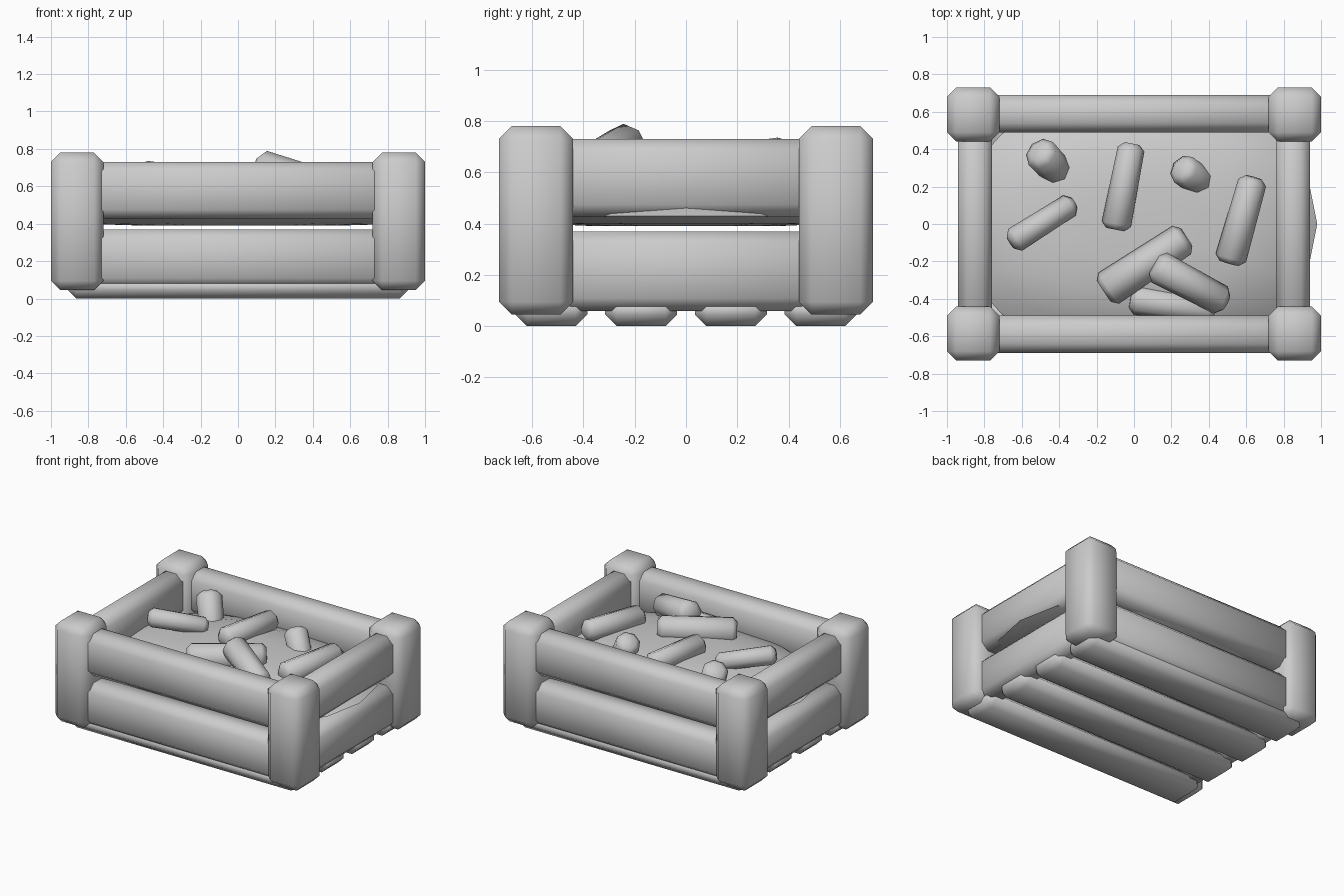
import bpy, bmesh, math
from mathutils import Vector

if "Cube" in bpy.data.objects:
    bpy.data.objects.remove(bpy.data.objects["Cube"], do_unlink=True)

grey = bpy.data.materials.new("plain grey")
grey.use_nodes = True
grey.diffuse_color = (0.6, 0.6, 0.6, 1)
grey.node_tree.nodes["Principled BSDF"].inputs["Base Color"].default_value = (0.6, 0.6, 0.6, 1)


def finish(name, bm, angle):
    bmesh.ops.recalc_face_normals(bm, faces=bm.faces)
    mesh = bpy.data.meshes.new(name)
    bm.to_mesh(mesh)
    bm.free()
    mesh.materials.append(grey)
    obj = bpy.data.objects.new(name, mesh)
    bpy.context.collection.objects.link(obj)
    bpy.ops.object.select_all(action='DESELECT')
    obj.select_set(True)
    bpy.context.view_layer.objects.active = obj
    bpy.ops.object.shade_smooth_by_angle(angle=math.radians(angle))
    return obj


def beam(name, low, high, chamfer):
    """Chamfered block between two opposite corners."""
    bm = bmesh.new()
    bmesh.ops.create_cube(bm, size=1)
    low, high = Vector(low), Vector(high)
    for v in bm.verts:
        v.co = (low + high) / 2 + v.co * (high - low)
    bmesh.ops.bevel(bm, geom=bm.edges[:], offset=chamfer, segments=1, affect='EDGES')
    return finish(name, bm, 60)


def chunk(name, start, end, radius):
    """Eight-sided stick with chamfered ends."""
    start, end = Vector(start), Vector(end)
    axis = end - start
    bm = bmesh.new()
    bmesh.ops.create_cone(bm, cap_ends=True, segments=8, radius1=radius,
                          radius2=radius * 0.9, depth=axis.length)
    caps = [e for e in bm.edges if abs(e.verts[0].co.z - e.verts[1].co.z) < 0.01]
    bmesh.ops.bevel(bm, geom=caps, offset=0.03, segments=1, affect='EDGES')
    turn = axis.to_track_quat('Z', 'Y')
    for v in bm.verts:
        v.co = turn @ v.co + (start + end) / 2
    return finish(name, bm, 50)


# Corner posts
for sx, side in ((-1, "right"), (1, "left")):
    for sy, end in ((-1, "front"), (1, "back")):
        beam(f"{end}_{side}_post", (sx * 0.86 - 0.14, sy * 0.585 - 0.145, 0.045),
             (sx * 0.86 + 0.14, sy * 0.585 + 0.145, 0.78), 0.05)

# Two rails on every side
for level, z0, z1 in (("lower", 0.06, 0.37), ("upper", 0.425, 0.73)):
    for s, end, side in ((-1, "front", "right"), (1, "back", "left")):
        beam(f"{end}_{level}_rail", (-0.8, s * 0.59 - 0.1, z0),
             (0.8, s * 0.59 + 0.1, z1), 0.05)
        beam(f"{side}_{level}_rail", (s * 0.85 - 0.092, -0.5, z0),
             (s * 0.85 + 0.092, 0.5, z1), 0.05)

# Floor slats
for i in range(4):
    y = -0.525 + i * 0.35
    beam(f"floor_slat_{i + 1}", (-0.91, y - 0.14, 0), (0.91, y + 0.14, 0.12), 0.045)

# Low mound of filling: rings of (scale, height), squarish oval outline
bm = bmesh.new()
rings = []
for scale, z in ((0.55, 0.39), (0.9, 0.4), (1, 0.43), (0.86, 0.51), (0.6, 0.57), (0.3, 0.59)):
    ring = []
    for k in range(16):
        a = math.tau * k / 16
        c, s = math.cos(a), math.sin(a)
        x = math.copysign(abs(c) ** 0.8, c) * (0.98 if c > 0 else 0.93)
        y = math.copysign(abs(s) ** 0.8, s) * 0.64
        ring.append(bm.verts.new((x * scale, y * scale, z)))
    rings.append(ring)
for a, b in zip(rings, rings[1:]):
    for k in range(16):
        n = (k + 1) % 16
        bm.faces.new((a[k], a[n], b[n], b[k]))
bm.faces.new(rings[0])
bm.faces.new(rings[-1])
finish("filling_mound", bm, 40)

# Loose chunks lying on and sticking into the filling
for i, (start, end, radius) in enumerate((
        ((-0.51, 0.39, 0.70), (-0.36, 0.23, 0.42), 0.09),
        ((-0.66, -0.10, 0.665), (-0.32, 0.115, 0.60), 0.07),
        ((-0.10, -0.03, 0.62), (-0.01, 0.43, 0.62), 0.08),
        ((0.25, 0.30, 0.67), (0.42, 0.18, 0.42), 0.085),
        ((0.51, -0.21, 0.59), (0.64, 0.25, 0.62), 0.085),
        ((-0.16, -0.36, 0.60), (0.28, -0.07, 0.62), 0.10),
        ((0.11, -0.22, 0.71), (0.49, -0.42, 0.60), 0.09),
        ((-0.02, -0.40, 0.55), (0.43, -0.47, 0.53), 0.08))):
    chunk(f"filling_chunk_{i + 1}", start, end, radius)
